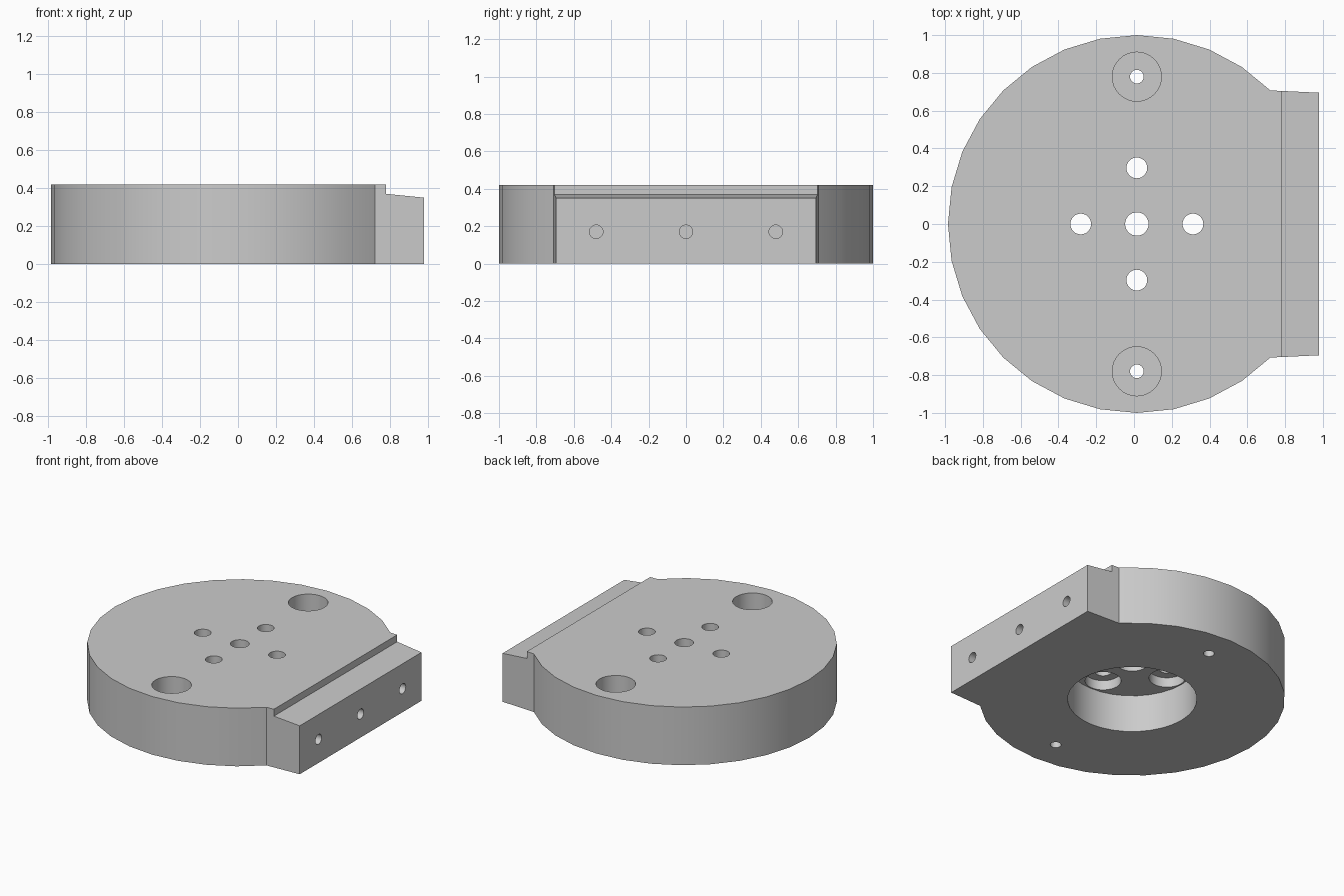
import bpy, bmesh, math
from mathutils import Matrix

if "Cube" in bpy.data.objects:
    bpy.data.objects.remove(bpy.data.objects["Cube"], do_unlink=True)

CX, TOP = 0.015, 0.42      # disc axis and plate thickness

grey = bpy.data.materials.new("light grey metal")
grey.use_nodes = True
grey.diffuse_color = (0.6, 0.6, 0.6, 1)
grey.node_tree.nodes["Principled BSDF"].inputs["Base Color"].default_value = (0.6, 0.6, 0.6, 1)


def new_object(name, bm):
    bmesh.ops.recalc_face_normals(bm, faces=bm.faces)
    mesh = bpy.data.meshes.new(name)
    bm.to_mesh(mesh)
    bm.free()
    mesh.materials.append(grey)
    ob = bpy.data.objects.new(name, mesh)
    bpy.context.collection.objects.link(ob)
    return ob


def prism(name, outline, offset):
    """Extrude a closed outline along an offset vector."""
    bm = bmesh.new()
    face = bm.faces.new([bm.verts.new(p) for p in outline])
    ext = bmesh.ops.extrude_face_region(bm, geom=[face])
    moved = [v for v in ext["geom"] if isinstance(v, bmesh.types.BMVert)]
    bmesh.ops.translate(bm, verts=moved, vec=offset)
    return new_object(name, bm)


def upright_bore(x, y, r, z0, z1):
    bm = bmesh.new()
    bmesh.ops.create_cone(bm, cap_ends=True, segments=32, radius1=r, radius2=r,
                          depth=z1 - z0, matrix=Matrix.Translation((x, y, (z0 + z1) / 2)))
    return new_object("bore_cutter", bm)


def side_bore(y, z, r, x0, x1):
    bm = bmesh.new()
    bmesh.ops.create_cone(bm, cap_ends=True, segments=32, radius1=r, radius2=r, depth=x1 - x0,
                          matrix=Matrix.Translation(((x0 + x1) / 2, y, z)) @ Matrix.Rotation(math.pi / 2, 4, 'Y'))
    return new_object("side_cutter", bm)


def cut(body, cutter):
    """Subtract a helper solid and discard it."""
    cutter.hide_render = True
    mod = body.modifiers.new("cut", 'BOOLEAN')
    mod.operation, mod.solver, mod.object = 'DIFFERENCE', 'EXACT', cutter
    bpy.context.view_layer.objects.active = body
    bpy.ops.object.modifier_apply(modifier=mod.name)
    bpy.data.objects.remove(cutter, do_unlink=True)


# Round plate with a flat mounting block on its right edge
outline = []
for i in range(4, 29):
    a = math.tau * i / 32
    outline.append((CX + math.cos(a), math.sin(a), 0))
outline += [(0.98, -0.695, 0), (0.98, 0.695, 0)]
plate = prism("mounting_plate", outline, (0, 0, TOP))

# Sloping ledge along the top of the block
cut(plate, prism("ledge_cutter", [(0.78, -1, 0.37), (1.08, -1, 0.34), (1.08, -1, 0.6), (0.78, -1, 0.6)], (0, 2, 0)))

# Round recess in the underside
RECESS = 0.27
cut(plate, upright_bore(CX, 0, 0.424, -0.1, RECESS))

# Central hole and four bolt holes, each counterbored from below
for dx, dy, r, wide in [(0, 0, 0.062, 0.10), (0.297, 0, 0.055, 0.118), (-0.297, 0, 0.055, 0.118),
                        (0, 0.297, 0.055, 0.118), (0, -0.297, 0.055, 0.118)]:
    cut(plate, upright_bore(CX + dx, dy, wide, RECESS - 0.1, RECESS + 0.07))
    cut(plate, upright_bore(CX + dx, dy, r, RECESS - 0.05, TOP + 0.1))

# Two outer screw holes, counterbored from above
for y in (-0.78, 0.78):
    cut(plate, upright_bore(CX, y, 0.13, 0.17, TOP + 0.1))
    cut(plate, upright_bore(CX, y, 0.036, -0.1, 0.3))

# Three blind holes in the flat side face
for y in (-0.48, 0, 0.48):
    cut(plate, side_bore(y, 0.17, 0.036, 0.68, 1.1))

bpy.ops.object.select_all(action='DESELECT')
plate.select_set(True)
bpy.context.view_layer.objects.active = plate
bpy.ops.object.shade_smooth_by_angle(angle=math.radians(30))
